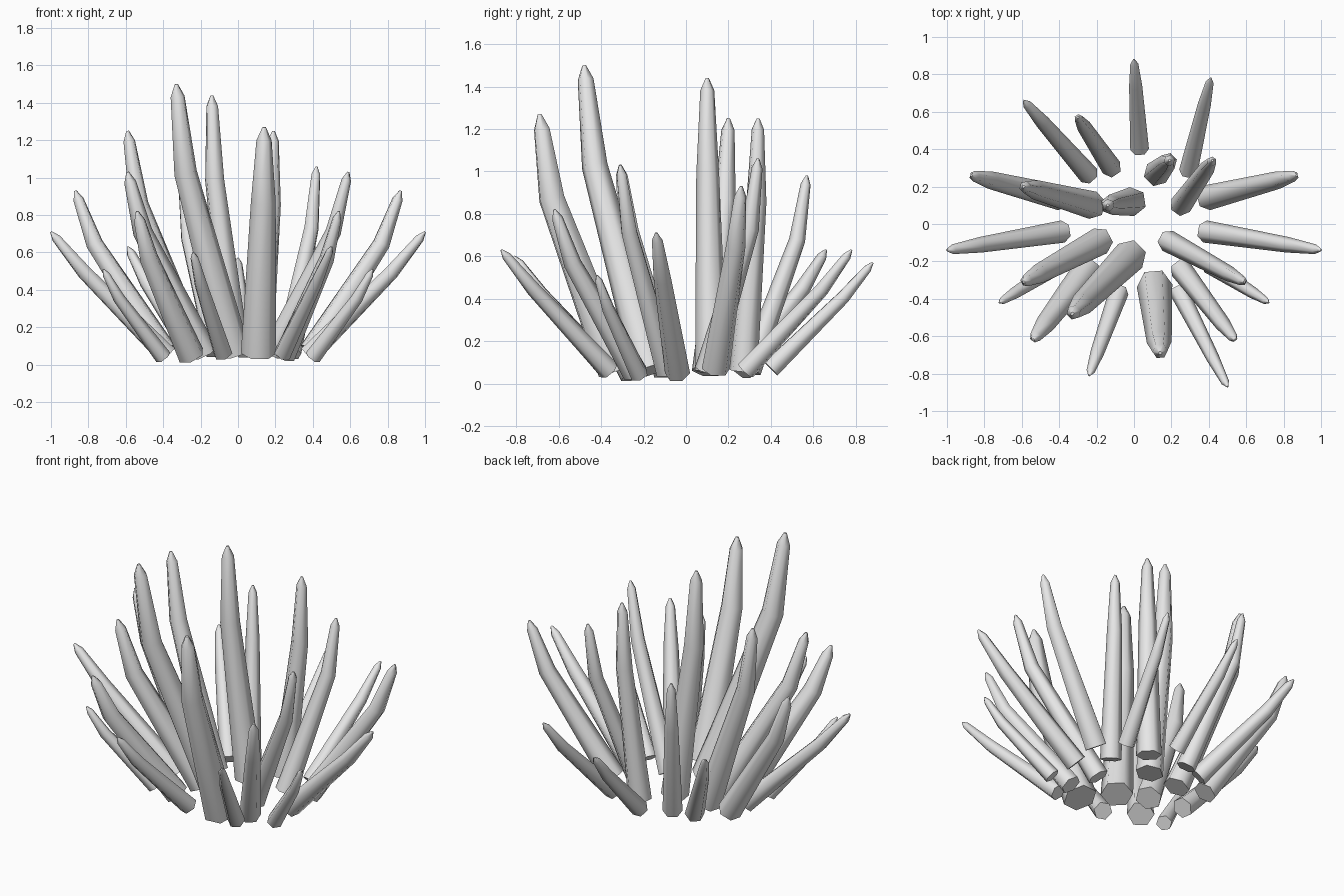
import bpy, bmesh, math
from mathutils import Vector

cube = bpy.data.objects.get("Cube")
if cube:
    bpy.data.objects.remove(cube, do_unlink=True)

grey = bpy.data.materials.new("plain grey")
grey.use_nodes = True
grey.diffuse_color = (0.8, 0.8, 0.8, 1)
grey.node_tree.nodes["Principled BSDF"].inputs["Base Color"].default_value = (0.8, 0.8, 0.8, 1)

SIDES = 6


def add_ring(bm, centre, direction, radius):
    """Hexagonal ring square to the given direction."""
    d = direction.normalized()
    side = Vector((0, 0, 1)).cross(d)
    side = side.normalized() if side.length > 0.01 else Vector((1, 0, 0))
    up = d.cross(side)
    angles = [math.tau * i / SIDES for i in range(SIDES)]
    return [bm.verts.new(centre + radius * (math.cos(a) * side + math.sin(a) * up)) for a in angles]


def stalk(name, base, tip, radius):
    """Tapered stalk that bends upward near its end and closes in a blunt point."""
    base, tip = Vector(base), Vector(tip)
    span = tip - base
    lean = span.xy.length / span.z
    reach = 0.9 - 0.2 * lean
    bend = base + Vector((span.x * reach, span.y * reach, span.z * 0.67))
    lower, upper = (bend - base).normalized(), (tip - bend).normalized()
    shoulder = tip - upper * radius * 0.75

    bm = bmesh.new()
    rings = [
        add_ring(bm, base, lower, radius),
        add_ring(bm, bend, lower + upper, radius * 0.7),
        add_ring(bm, shoulder, upper, radius * 0.43),
        add_ring(bm, tip, upper, radius * 0.1),
    ]
    for a, b in zip(rings, rings[1:]):
        for i in range(SIDES):
            j = (i + 1) % SIDES
            bm.faces.new((a[i], a[j], b[j], b[i]))
    bm.faces.new(rings[0][::-1])
    bm.faces.new(rings[-1])
    bmesh.ops.recalc_face_normals(bm, faces=bm.faces)

    mesh = bpy.data.meshes.new(name)
    bm.to_mesh(mesh)
    bm.free()
    mesh.materials.append(grey)
    obj = bpy.data.objects.new(name, mesh)
    bpy.context.collection.objects.link(obj)
    bpy.ops.object.select_all(action="DESELECT")
    obj.select_set(True)
    bpy.context.view_layer.objects.active = obj
    bpy.ops.object.shade_smooth_by_angle(angle=math.radians(65))


# Single stalks: base, tip, base radius
stalk("back_stalk", (0.03, 0.4, 0.07), (0, 0.88, 0.57), 0.05)
stalk("back_left_stalk", (0.29, 0.28, 0.06), (0.41, 0.78, 0.63), 0.05)
stalk("back_right_stalk", (-0.24, 0.26, 0.06), (-0.59, 0.66, 0.63), 0.055)
stalk("back_right_tall_stalk", (-0.12, 0.3, 0.06), (-0.3, 0.57, 0.98), 0.055)
stalk("inner_back_stalk", (0.12, 0.27, 0.06), (0.19, 0.34, 1.25), 0.07)
stalk("inner_left_stalk", (0.25, 0.1, 0.06), (0.42, 0.34, 1.06), 0.06)
stalk("inner_right_stalk", (-0.22, 0.1, 0.06), (-0.59, 0.2, 1.25), 0.075)
stalk("centre_stalk", (-0.01, 0.12, 0.06), (-0.14, 0.1, 1.44), 0.078)
stalk("front_left_low_stalk", (0.24, -0.36, 0.06), (0.5, -0.87, 0.63), 0.05)
stalk("front_stalk", (0.11, -0.33, 0.06), (0.14, -0.69, 1.27), 0.095)
stalk("front_right_low_stalk", (-0.08, -0.36, 0.06), (-0.24, -0.81, 0.6), 0.053)
stalk("tallest_stalk", (-0.02, -0.17, 0.06), (-0.33, -0.48, 1.5), 0.09)

# Paired stalks, mirrored across x, with the right one often thicker
for side, s, thick in (("left", 1, 1.0), ("right", -1, 1.25)):
    stalk(side + "_side_stalk", (s * 0.38, -0.04, 0.05), (s, -0.14, 0.71), 0.06)
    stalk(side + "_rear_side_stalk", (s * 0.39, 0.14, 0.07), (s * 0.87, 0.26, 0.93), 0.068)
    stalk(side + "_upright_stalk", (s * 0.18, -0.09, 0.06), (s * 0.59, -0.31, 1.03), 0.06 * thick)
    stalk(side + "_outer_low_stalk", (s * 0.4, -0.22, 0.04), (s * 0.72, -0.42, 0.51), 0.045)
    stalk(side + "_front_stalk", (s * 0.25, -0.24, 0.05), (s * 0.54, -0.62, 0.82), 0.06 * thick)
